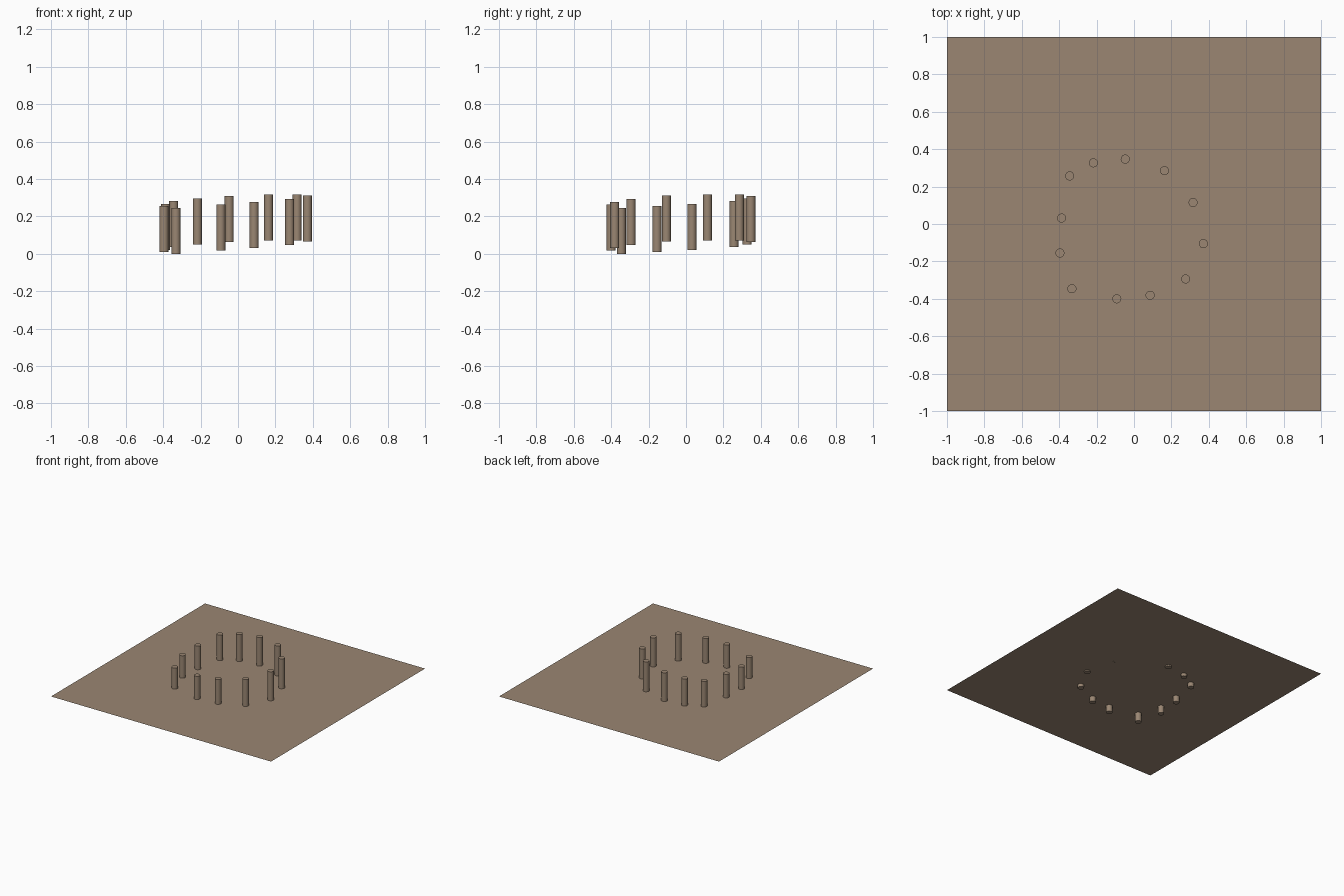
import bpy

if "Cube" in bpy.data.objects:
    bpy.data.objects.remove(bpy.data.objects["Cube"])

# One flat colour for everything
stone = bpy.data.materials.new("warm_brown_stone")
stone.diffuse_color = (0.325, 0.24, 0.17, 1)
stone.use_nodes = True
stone.node_tree.nodes["Principled BSDF"].inputs["Base Color"].default_value = stone.diffuse_color

GROUND_Z = 0.073
RADIUS, HEIGHT = 0.024, 0.246

# Flat base sheet
bpy.ops.mesh.primitive_plane_add(size=2, location=(0, 0, GROUND_Z))
sheet = bpy.context.object
sheet.name = "base_sheet"
sheet.data.materials.append(stone)

# Ring of posts: x, y and height of the foot (most sink through the sheet)
posts = [
    (-0.047, 0.347, 0.062), (0.163, 0.285, 0.0725), (0.316, 0.115, 0.0725),
    (0.371, -0.105, 0.065), (0.276, -0.294, 0.048), (0.086, -0.381, 0.031),
    (-0.092, -0.400, 0.017), (-0.332, -0.346, 0.0), (-0.396, -0.155, 0.011),
    (-0.387, 0.032, 0.021), (-0.344, 0.257, 0.037), (-0.217, 0.327, 0.049),
]
for i, (x, y, foot) in enumerate(posts, 1):
    bpy.ops.mesh.primitive_cylinder_add(
        vertices=32, radius=RADIUS, depth=HEIGHT,
        location=(x, y, foot + HEIGHT / 2))
    post = bpy.context.object
    post.name = f"post_{i:02d}"
    post.data.materials.append(stone)
    bpy.ops.object.shade_smooth_by_angle()
